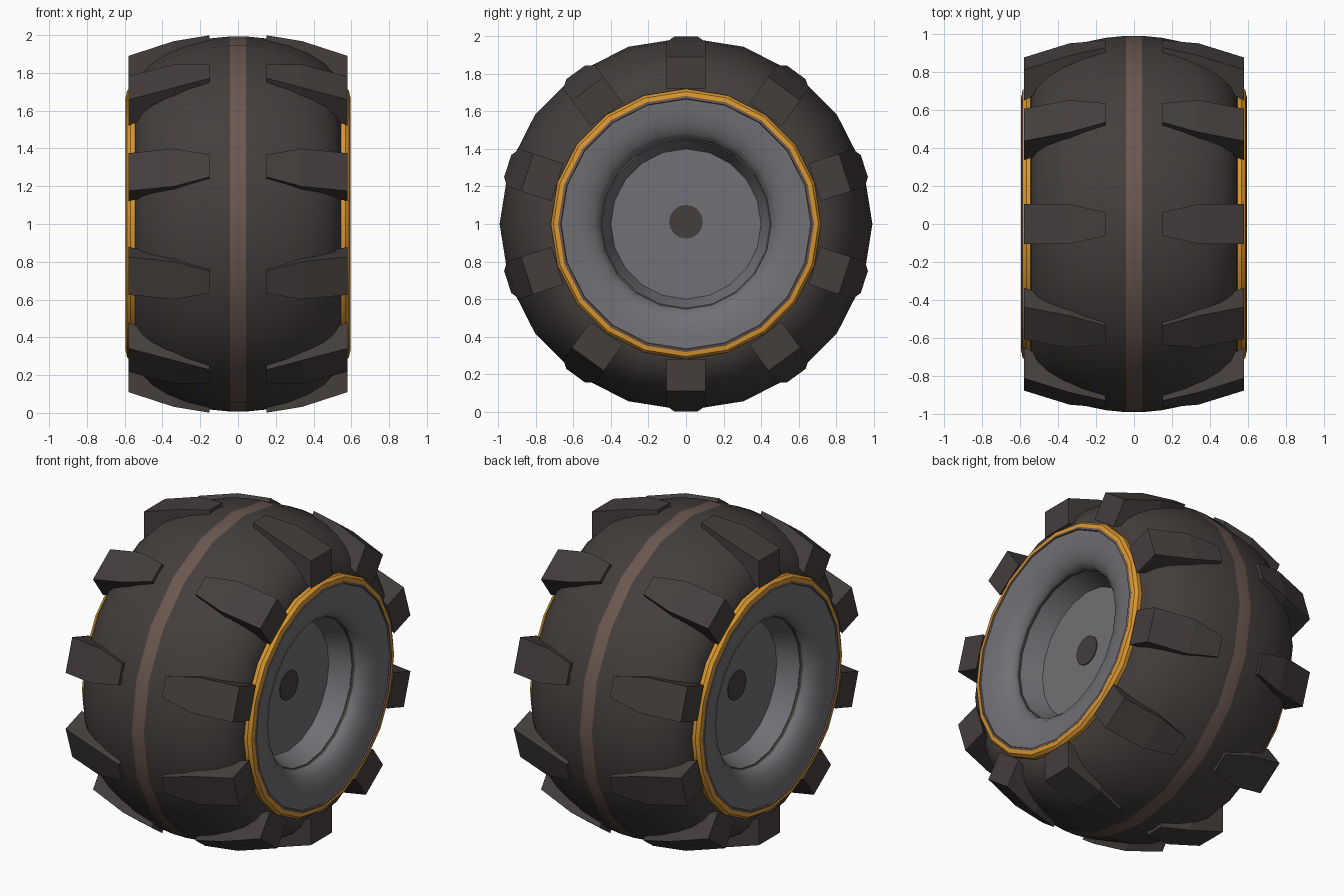
import bpy, bmesh, math

if "Cube" in bpy.data.objects:
    bpy.data.objects.remove(bpy.data.objects["Cube"])

def material(name, rgb):
    m = bpy.data.materials.new(name)
    m.diffuse_color = (*rgb, 1)
    m.use_nodes = True
    m.node_tree.nodes["Principled BSDF"].inputs["Base Color"].default_value = m.diffuse_color
    return m

RUBBER = material("dark rubber", (0.058, 0.049, 0.046))
BROWN = material("brown stripe", (0.145, 0.098, 0.08))
ORANGE = material("orange trim", (0.70, 0.31, 0.03))
GREY = material("rim grey", (0.165, 0.163, 0.178))
CZ = 1.0      # height of the wheel axis
SIDES = 20

def finish(bm, name, mats, angle=None):
    bmesh.ops.recalc_face_normals(bm, faces=bm.faces[:])
    me = bpy.data.meshes.new(name)
    bm.to_mesh(me)
    bm.free()
    for m in mats:
        me.materials.append(m)
    ob = bpy.data.objects.new(name, me)
    bpy.context.collection.objects.link(ob)
    if angle:
        bpy.ops.object.select_all(action='DESELECT')
        ob.select_set(True)
        bpy.context.view_layer.objects.active = ob
        bpy.ops.object.shade_smooth_by_angle(angle=math.radians(angle))
    return ob

def lathe(name, profile, mats, rule=None, loop=False, angle=40, n=SIDES, cz=CZ):
    """Revolve (x, radius) points about the x axis; rule(x, r) picks a material."""
    bm = bmesh.new()
    rings = []
    for x, r in profile:
        rings.append([bm.verts.new((x, r * math.sin(2 * math.pi * i / n),
                                    cz + r * math.cos(2 * math.pi * i / n))) for i in range(n)])
    k = len(profile)
    for j in range(k if loop else k - 1):
        p, q = profile[j], profile[(j + 1) % k]
        a, b = rings[j], rings[(j + 1) % k]
        idx = rule((p[0] + q[0]) / 2, (p[1] + q[1]) / 2) if rule else 0
        for i in range(n):
            f = bm.faces.new((a[i], a[(i + 1) % n], b[(i + 1) % n], b[i]))
            f.material_index = idx
    if not loop:
        bm.faces.new(rings[0])
        bm.faces.new(rings[-1])
    return finish(bm, name, mats, angle)

def mirrored(half):
    return half + [(-x, r) for x, r in reversed(half)]

# tyre with a brown centre stripe
tyre = [(0.53, 0.62), (0.55, 0.69), (0.54, 0.75), (0.51, 0.81), (0.455, 0.867),
        (0.37, 0.92), (0.27, 0.957), (0.15, 0.982), (0.042, 0.993)]
lathe("tyre", mirrored(tyre), [RUBBER, BROWN],
      lambda x, r: 1 if abs(x) < 0.04 and r > 0.9 else 0, loop=True, angle=50)

# deep dished rim, both sides in one solid
rim = [(0.35, 0.40), (0.476, 0.448), (0.476, 0.452), (0.494, 0.452), (0.52, 0.46),
       (0.55, 0.49), (0.572, 0.54), (0.584, 0.60), (0.588, 0.665),
       (0.596, 0.668), (0.592, 0.682), (0.54, 0.682)]

def rim_colour(x, r):
    if abs(x) > 0.58 and 0.666 < r < 0.68:
        return 1
    return 2 if 0.477 < abs(x) < 0.493 and r < 0.46 else 0

lathe("rim", mirrored(rim), [GREY, BROWN, RUBBER], rim_colour, angle=45)

for s, side in ((1, "right"), (-1, "left")):
    # orange trim ring
    ring = [(0.53, 0.72), (0.568, 0.72), (0.588, 0.706), (0.592, 0.681), (0.53, 0.675)]
    lathe("trim_ring_" + side, [(s * x, r) for x, r in ring], [ORANGE], loop=True, angle=20)
    # axle cap
    lathe("axle_cap_" + side, [(s * 0.34, 0.09), (s * 0.356, 0.09)], [RUBBER],
          n=16, cz=1.012, angle=30)

# tread lugs: x, half width, bottom radius, top radius
SECTIONS = [(0.15, 0.062, 0.90, 0.999), (0.34, 0.105, 0.84, 0.968), (0.58, 0.105, 0.72, 0.89)]
bm = bmesh.new()
for s in (1, -1):
    for i in range(10):
        a = 2 * math.pi * i / 10
        c, d = math.cos(a), math.sin(a)
        loops = []
        for x, w, lo, hi in SECTIONS:
            loops.append([bm.verts.new((s * x, y * c + r * d, CZ + r * c - y * d))
                          for y, r in ((-w, lo), (w, lo), (w, hi), (-w, hi))])
        for p, q in zip(loops, loops[1:]):
            for j in range(4):
                bm.faces.new((p[j], p[(j + 1) % 4], q[(j + 1) % 4], q[j]))
        bm.faces.new(loops[0])
        bm.faces.new(loops[-1])
finish(bm, "tread_lugs", [RUBBER])
